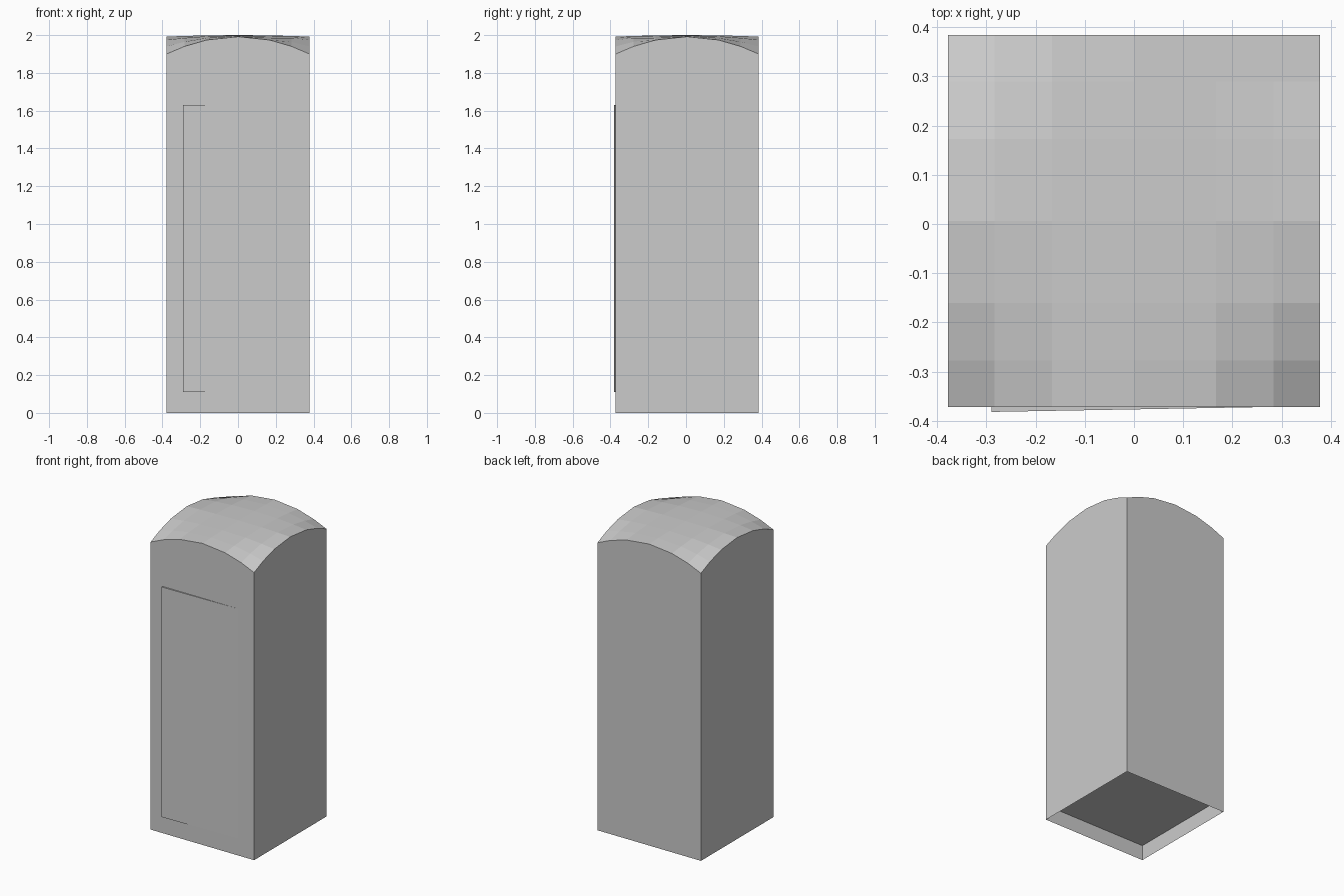
import bpy, bmesh

if "Cube" in bpy.data.objects:
    bpy.data.objects.remove(bpy.data.objects["Cube"])

W = 0.378            # half width of the booth
CY = 0.006           # booth centre in y; the door leans out at the front
STEPS = [-1, -0.75, -0.44, 0, 0.44, 0.75, 1]

grey = bpy.data.materials.new("plain_grey")
grey.diffuse_color = (0.6, 0.6, 0.6, 1)
grey.use_nodes = True
grey.node_tree.nodes["Principled BSDF"].inputs["Base Color"].default_value = grey.diffuse_color


def finish(name, bm):
    mesh = bpy.data.meshes.new(name)
    bm.to_mesh(mesh)
    bm.free()
    mesh.materials.append(grey)
    obj = bpy.data.objects.new(name, mesh)
    bpy.context.collection.objects.link(obj)


def roof_z(u, v):
    # nearly flat crown that drops away at the four corners
    a, b = u * u, v * v
    return 2.0 - 0.1 * a * b - 0.008 * (a * (1 - b) + b * (1 - a))


# Roof: faceted crown whose edges arch on every side
bm = bmesh.new()
grid = [[bm.verts.new((u * W, CY + v * W, roof_z(u, v))) for v in STEPS]
        for u in STEPS]
n = len(STEPS) - 1
for i in range(n):
    for j in range(n):
        bm.faces.new((grid[i][j], grid[i + 1][j],
                      grid[i + 1][j + 1], grid[i][j + 1]))
finish("domed_roof", bm)

# Walls: four panels following the roof arches, open at the bottom
bm = bmesh.new()
corners = [(-1, -1), (1, -1), (1, 1), (-1, 1)]
for k in range(4):
    (u0, v0), (u1, v1) = corners[k], corners[(k + 1) % 4]
    ring = [bm.verts.new((u0 * W, CY + v0 * W, 0)),
            bm.verts.new((u1 * W, CY + v1 * W, 0))]
    for s in reversed(STEPS):
        t = (s + 1) / 2
        u, v = u0 + (u1 - u0) * t, v0 + (v1 - v0) * t
        ring.append(bm.verts.new((u * W, CY + v * W, roof_z(u, v))))
    bm.faces.new(ring)
bmesh.ops.remove_doubles(bm, verts=bm.verts, dist=1e-5)
finish("walls", bm)

# Floor: recessed above the bottom edge, facing down
bm = bmesh.new()
bm.faces.new([bm.verts.new((u * W, CY + v * W, 0.1))
              for u, v in reversed(corners)])
finish("recessed_floor", bm)

# Door: thin panel standing slightly ajar on its left side
bm = bmesh.new()
outline = [(-0.29, -0.382), (0.26, -0.3722), (0.26, -0.369), (-0.29, -0.369)]
base = bm.faces.new([bm.verts.new((x, y, 0.11)) for x, y in outline])
top = bmesh.ops.extrude_face_region(bm, geom=[base])
bmesh.ops.translate(bm, vec=(0, 0, 1.52),
                    verts=[g for g in top["geom"] if isinstance(g, bmesh.types.BMVert)])
bmesh.ops.recalc_face_normals(bm, faces=bm.faces)
finish("door", bm)
